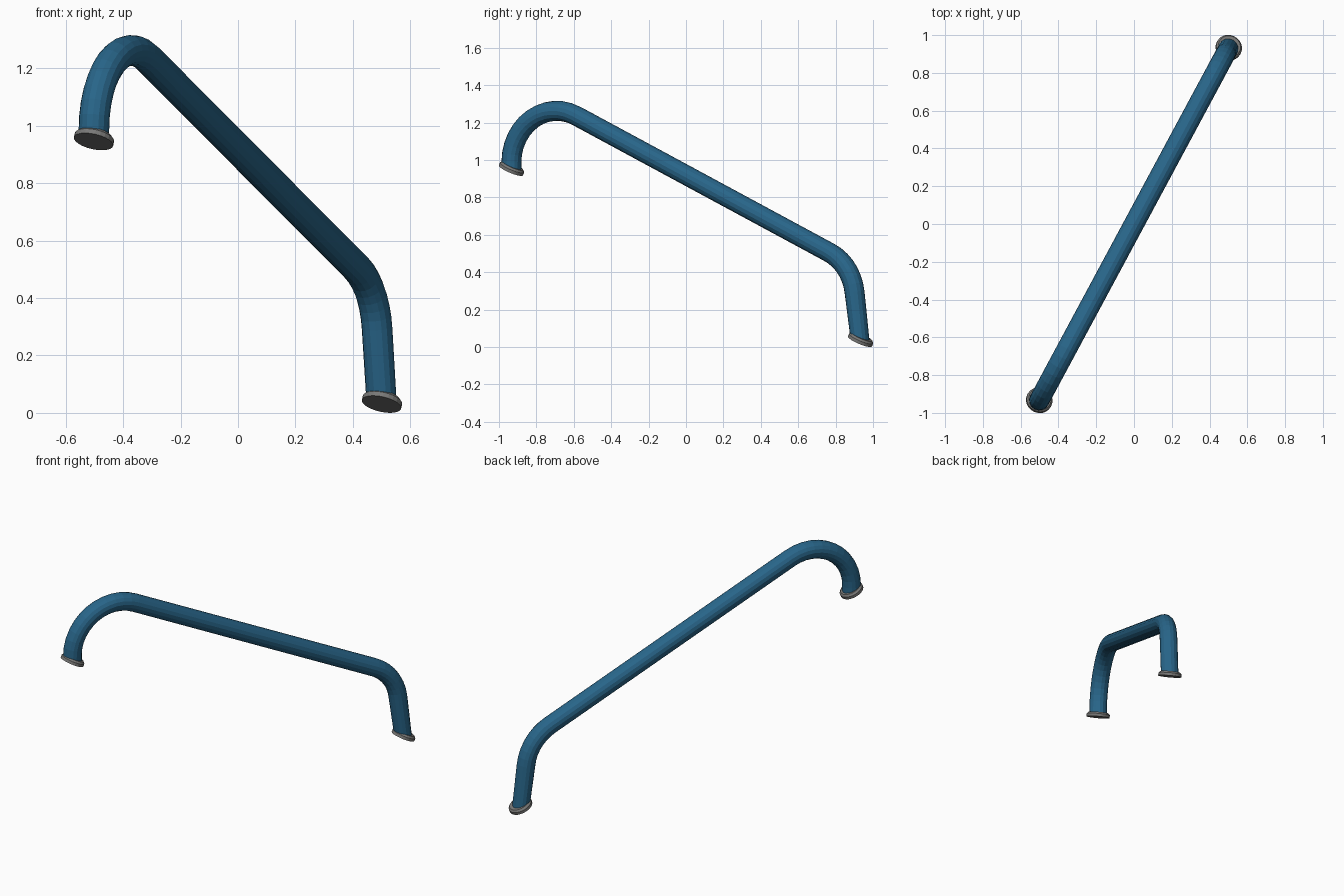
import bpy, bmesh, math
from mathutils import Vector, Matrix

if "Cube" in bpy.data.objects:
    bpy.data.objects.remove(bpy.data.objects["Cube"])

U = Vector((0.4735, 0.8808, 0))      # horizontal run of the handrail
L = Vector((0.8808, -0.4735, 0))     # sideways direction
Z = Vector((0, 0, 1))
SLOPE = math.radians(25.4)
SIDES = 16


def material(name, col):
    m = bpy.data.materials.new(name)
    m.diffuse_color = (*col, 1)
    m.use_nodes = True
    m.node_tree.nodes["Principled BSDF"].inputs["Base Color"].default_value = m.diffuse_color
    return m


blue = material("blue paint", (0.021, 0.13, 0.25))
grey = material("grey metal", (0.19, 0.19, 0.185))


def loft(name, rings, mat):
    bm = bmesh.new()
    vs = [[bm.verts.new(p) for p in r] for r in rings]
    n = len(vs[0])
    for a, b in zip(vs, vs[1:]):
        for i in range(n):
            j = (i + 1) % n
            bm.faces.new((a[i], a[j], b[j], b[i]))
    bm.faces.new(vs[0])
    bm.faces.new(vs[-1])
    bmesh.ops.recalc_face_normals(bm, faces=bm.faces)
    me = bpy.data.meshes.new(name)
    bm.to_mesh(me)
    bm.free()
    me.materials.append(mat)
    ob = bpy.data.objects.new(name, me)
    bpy.context.collection.objects.link(ob)
    return ob


def arc(cs, cz, r, a0, a1, n):
    """Arc points in the rail plane with tangent; angle 0 is the crown."""
    out = []
    for i in range(n + 1):
        a = a0 + (a1 - a0) * i / n
        out.append((cs + r * math.sin(a), cz + r * math.cos(a),
                    math.cos(a), -math.sin(a)))
    return out


# handrail path: upper hook, sloping run, lower bend, lower post
lean = math.radians(83)
R1, R2 = 0.276, 0.272
s2 = 0.87
z2 = 1.235 - 0.475 * (s2 + 0.665)
path = [(-1.06, 0.955, 0, 1)]
path += arc(-0.784, 0.987, R1, -math.pi / 2, SLOPE, 12)
path += arc(s2 - R2 * math.sin(SLOPE), z2 - R2 * math.cos(SLOPE), R2, SLOPE, lean, 7)
path.append((1.055, 0.045, math.cos(lean), -math.sin(lean)))

rings = []
for k, (s, z, ts, tz) in enumerate(path):
    ring = []
    for i in range(SIDES):
        a = 2 * math.pi * i / SIDES
        c, d = 0.0535 * math.cos(a), 0.0535 * math.sin(a)
        ds, dz = -tz * d, ts * d
        if k in (0, len(path) - 1):          # ends cut parallel to the flanges
            dz = -math.tan(SLOPE) * ds
        ring.append(U * (s + ds) + L * c + Z * (z + dz))
    rings.append(ring)
loft("handrail", rings, blue)

# tilted mounting flanges, parallel to the slope
N = U * math.sin(SLOPE) + Z * math.cos(SLOPE)
T = U * math.cos(SLOPE) - Z * math.sin(SLOPE)


def flange(name, s, z):
    base = U * s + Z * z
    rs = []
    for h, r in ((0, 0.07), (0.017, 0.07), (0.028, 0.06)):
        rs.append([base + N * h + (T * math.cos(a) + L * math.sin(a)) * r
                   for a in (2 * math.pi * i / 24 for i in range(24))])
    loft(name, rs, grey)


flange("upper_flange", -1.063, 0.945)
flange("lower_flange", 1.056, 0.0301)
